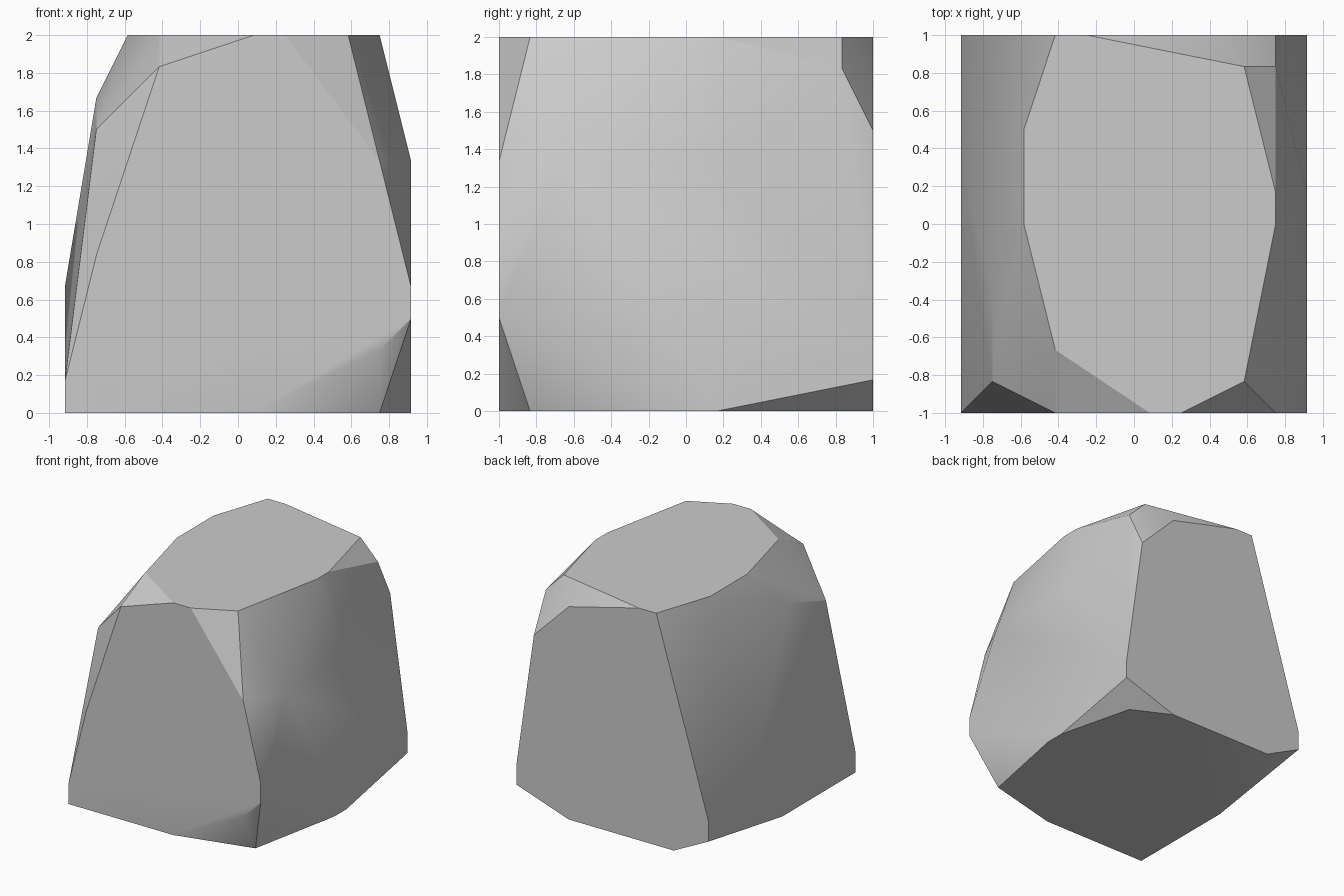
import bpy
import bmesh
import math

if "Cube" in bpy.data.objects:
    bpy.data.objects.remove(bpy.data.objects["Cube"], do_unlink=True)

UNIT = 1 / 12  # the stone is chiselled on a coarse grid
HALF_WIDTH, HALF_DEPTH, HEIGHT = 11, 12, 24


def make_material(name, value):
    material = bpy.data.materials.new(name)
    material.use_nodes = True
    colour = (value, value, value, 1)
    material.diffuse_color = colour
    material.node_tree.nodes["Principled BSDF"].inputs["Base Color"].default_value = colour
    return material


# Outlines of the flat sides, in grid steps
top_outline = [(-5, 12), (-3, 12), (7, 10), (9, 2), (9, 0), (7, -10),
               (3, -12), (1, -12), (-5, -8), (-7, 0), (-7, 6)]
bottom_outline = [(-11, -12), (1, -12), (9, -10), (11, 0), (11, 2),
                  (9, 10), (5, 12), (-7, 12), (-11, 0)]
front_outline = [(-11, 2), (-9, 10), (-5, 22), (9, 16), (11, 8), (11, 6), (9, 4)]
back_outline = [(-11, 2), (-11, 4), (5, 22), (9, 18), (11, 4), (11, 2)]
left_outline = [(-8, 16), (2, 16)]
right_outline = [(4, 8)]

corners = [(x, y, HEIGHT) for x, y in top_outline]
corners += [(x, y, 0) for x, y in bottom_outline]
corners += [(x, -HALF_DEPTH, z) for x, z in front_outline]
corners += [(x, HALF_DEPTH, z) for x, z in back_outline]
corners += [(HALF_WIDTH, y, z) for y, z in left_outline]
corners += [(-HALF_WIDTH, y, z) for y, z in right_outline]
# Chipped corners between the flat sides
corners += [(9, 10, 22), (-9, -10, 18), (-9, -4, 20)]

# Wrap the corners in a closed faceted stone
bm = bmesh.new()
for corner in corners:
    bm.verts.new([value * UNIT for value in corner])
hull = bmesh.ops.convex_hull(bm, input=bm.verts[:])
loose = [item for item in hull["geom_interior"] if isinstance(item, bmesh.types.BMVert)]
bmesh.ops.delete(bm, geom=loose, context="VERTS")
bmesh.ops.dissolve_limit(bm, angle_limit=math.radians(1), verts=bm.verts[:], edges=bm.edges[:])
bmesh.ops.recalc_face_normals(bm, faces=bm.faces[:])
mesh = bpy.data.meshes.new("rock")
bm.to_mesh(mesh)
bm.free()

rock = bpy.data.objects.new("rock", mesh)
bpy.context.collection.objects.link(rock)
mesh.materials.append(make_material("stone grey", 0.6))

# Blend shallow facets, keep hard chips crisp
bpy.ops.object.select_all(action="DESELECT")
rock.select_set(True)
bpy.context.view_layer.objects.active = rock
bpy.ops.object.shade_smooth_by_angle(angle=math.radians(30))
